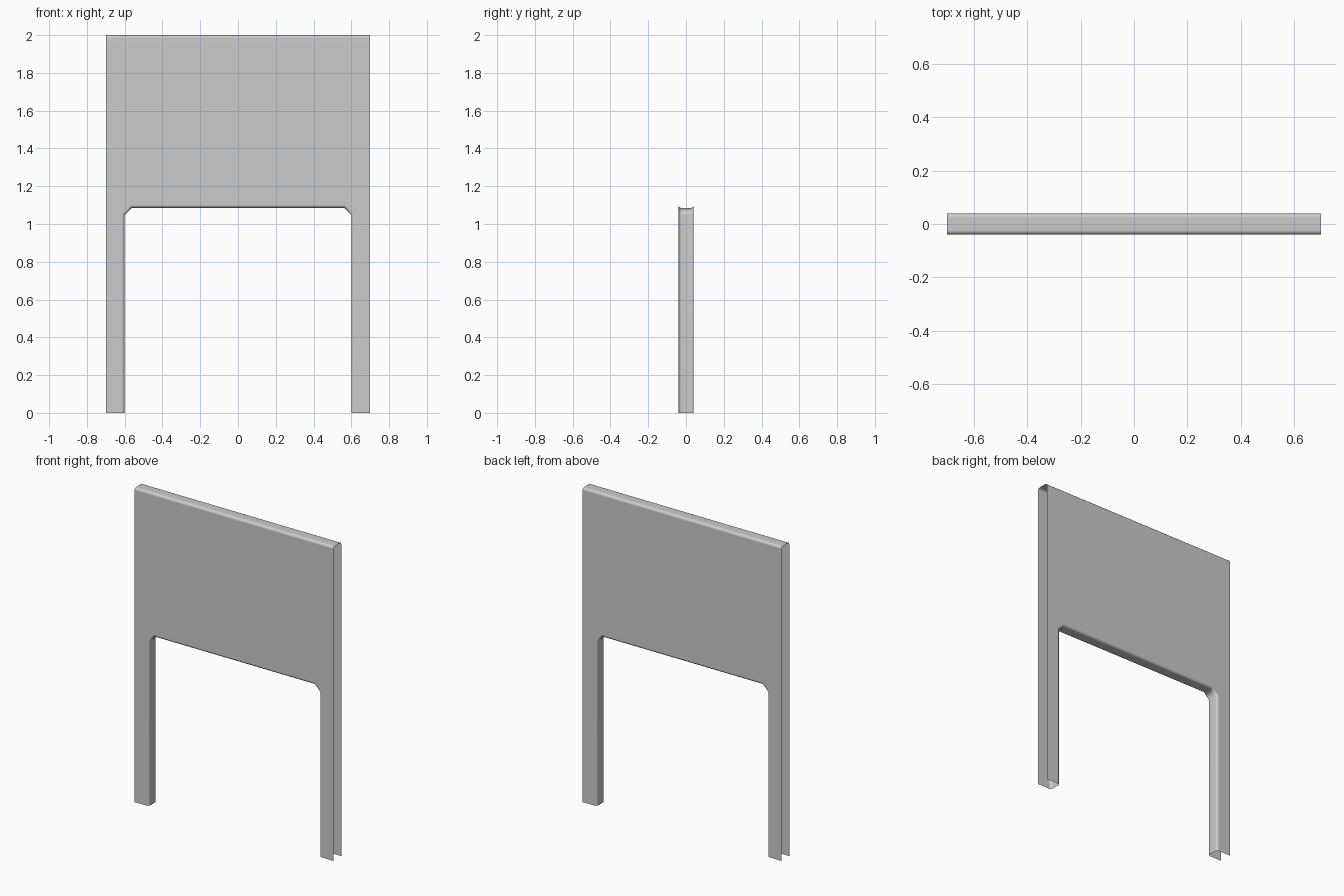
import bpy
import bmesh

cube = bpy.data.objects.get("Cube")
if cube:
    bpy.data.objects.remove(cube, do_unlink=True)

HALF_W, HALF_D, HEIGHT = 0.70, 0.04, 2.0
OPEN_X, OPEN_Z, CHAMFER = 0.60, 1.085, 0.038
ROUND = 0.016

grey = bpy.data.materials.new("light_grey")
grey.use_nodes = True
colour = (0.6, 0.6, 0.6, 1)
grey.diffuse_color = colour
grey.node_tree.nodes["Principled BSDF"].inputs["Base Color"].default_value = colour

# Half outline: leg opening from the floor up, then mirrored
opening_half = [(OPEN_X, 0), (OPEN_X, OPEN_Z - CHAMFER), (OPEN_X - CHAMFER, OPEN_Z)]
opening = opening_half + [(-x, z) for x, z in reversed(opening_half)]
outer = [(-HALF_W, 0), (-HALF_W, HEIGHT), (HALF_W, HEIGHT), (HALF_W, 0)]
outline = opening + outer

bm = bmesh.new()
front = [bm.verts.new((x, -HALF_D, z)) for x, z in outline]
back = [bm.verts.new((x, HALF_D, z)) for x, z in outline]

# Front and back panels
bm.faces.new(front)
bm.faces.new(back[::-1])

# Lining of the opening and top strip; outer sides and leg ends stay open
top = len(opening) + 1
strips = list(range(len(opening) - 1)) + [top]
for i in strips:
    bm.faces.new((front[i + 1], front[i], back[i], back[i + 1]))
bmesh.ops.recalc_face_normals(bm, faces=bm.faces[:])
bm.faces.ensure_lookup_table()
if bm.faces[0].normal.y > 0:
    bmesh.ops.reverse_faces(bm, faces=bm.faces[:])

# Rounded long edges where strips meet the panels
rounded = [bm.edges.get((side[i], side[i + 1])) for side in (front, back) for i in strips]
bmesh.ops.bevel(bm, geom=rounded, offset=ROUND, offset_type='OFFSET',
                segments=3, profile=0.5, affect='EDGES')

mesh = bpy.data.meshes.new("panel_shell")
bm.to_mesh(mesh)
bm.free()
mesh.materials.append(grey)
shell = bpy.data.objects.new("panel_shell", mesh)
bpy.context.collection.objects.link(shell)

# Soft shading on the rounds, flat panels
for poly in mesh.polygons:
    poly.use_smooth = True
weighted = shell.modifiers.new("weighted_normals", 'WEIGHTED_NORMAL')
weighted.keep_sharp = True
